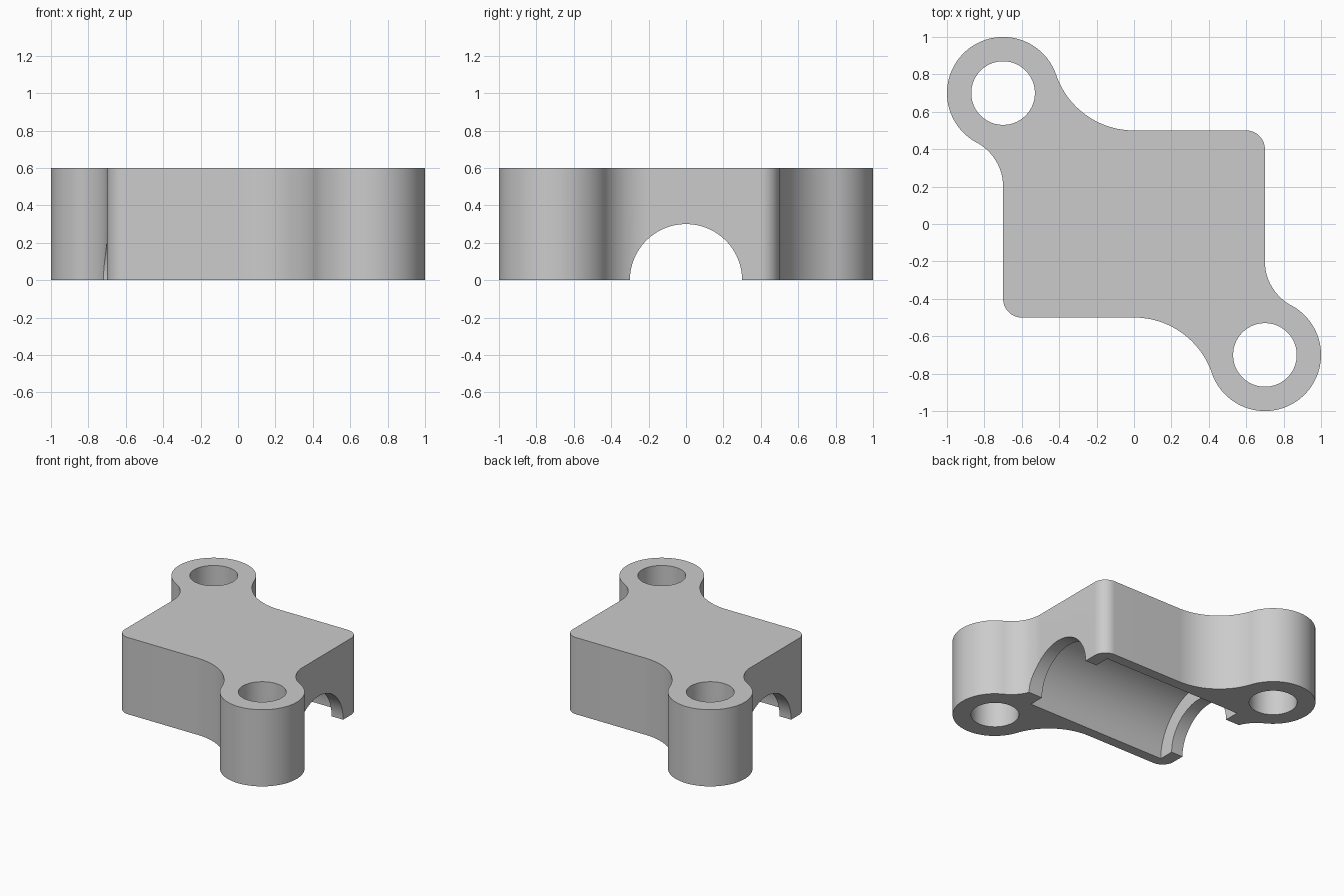
import bpy
import bmesh
from math import sin, cos, atan2, degrees, radians, pi
from mathutils import Matrix, Vector

default = bpy.data.objects.get("Cube")
if default:
    bpy.data.objects.remove(default, do_unlink=True)

HEIGHT = 0.6
HALF_X, HALF_Y, CORNER = 0.7, 0.5, 0.1
EAR, EAR_R, HOLE_R = Vector((0.7, -0.7)), 0.3, 0.17
BORE_R, LIP_R, LIP = 0.42, 0.3, 0.1

grey = bpy.data.materials.new("plain grey")
grey.use_nodes = True
colour = (0.6, 0.6, 0.6, 1)
grey.diffuse_color = colour
grey.node_tree.nodes["Principled BSDF"].inputs["Base Color"].default_value = colour


def arc(centre, r, start, end, n):
    """Points on an arc, angles in degrees."""
    angles = [radians(start + (end - start) * i / n) for i in range(n + 1)]
    return [Vector((centre[0] + r * cos(a), centre[1] + r * sin(a))) for a in angles]


def finish(name, bm):
    bmesh.ops.recalc_face_normals(bm, faces=bm.faces)
    mesh = bpy.data.meshes.new(name)
    bm.to_mesh(mesh)
    bm.free()
    mesh.materials.append(grey)
    obj = bpy.data.objects.new(name, mesh)
    bpy.context.collection.objects.link(obj)
    return obj


def cylinder(name, r, length, centre, along_x=False):
    bm = bmesh.new()
    turn = Matrix.Rotation(pi / 2, 4, 'Y') if along_x else Matrix()
    bmesh.ops.create_cone(bm, cap_ends=True, segments=96, radius1=r, radius2=r,
                          depth=length, matrix=Matrix.Translation(centre) @ turn)
    return finish(name, bm)


# Outline: one half, then the same half turned by 180 degrees
wide = Vector((0, -0.94))          # large fillet, tangent to the front side
tight = Vector((0.967, -0.2))      # small fillet, tangent to the end side
a_wide = degrees(atan2(*(EAR - wide).yx))
a_tight = degrees(atan2(*(tight - EAR).yx))
half = arc((CORNER - HALF_X, CORNER - HALF_Y), CORNER, 180, 270, 16)
half += arc(wide, 0.44, 90, a_wide, 24)
half += arc(EAR, EAR_R, 180 + a_wide, 360 + a_tight, 64)[1:]
half += arc(tight, 0.267, 180 + a_tight, 180, 20)[1:]
outline = half + [-p for p in half]

# Housing body with both ears
bm = bmesh.new()
base = bm.faces.new([bm.verts.new((p.x, p.y, 0)) for p in outline])
top = bmesh.ops.extrude_face_region(bm, geom=[base], use_keep_orig=True)["geom"]
bmesh.ops.translate(bm, vec=(0, 0, HEIGHT),
                    verts=[v for v in top if isinstance(v, bmesh.types.BMVert)])
housing = finish("bearing_housing", bm)

# Bolt holes, stepped bore with a lip at each end
cutters = [cylinder("bolt_hole", HOLE_R, 2, (s * EAR.x, s * EAR.y, 0.3)) for s in (1, -1)]
cutters.append(cylinder("lip_bore", LIP_R, 1.8, (0, 0, 0), True))
cutters.append(cylinder("main_bore", BORE_R, 2 * (HALF_X - LIP), (0, 0, 0), True))

bpy.ops.object.select_all(action='DESELECT')
housing.select_set(True)
bpy.context.view_layer.objects.active = housing
for cutter in cutters:
    mod = housing.modifiers.new(cutter.name, 'BOOLEAN')
    mod.operation = 'DIFFERENCE'
    mod.solver = 'EXACT'
    mod.object = cutter
    bpy.ops.object.modifier_apply(modifier=mod.name)
    bpy.data.objects.remove(cutter, do_unlink=True)

bpy.ops.object.shade_smooth_by_angle(angle=radians(30))
